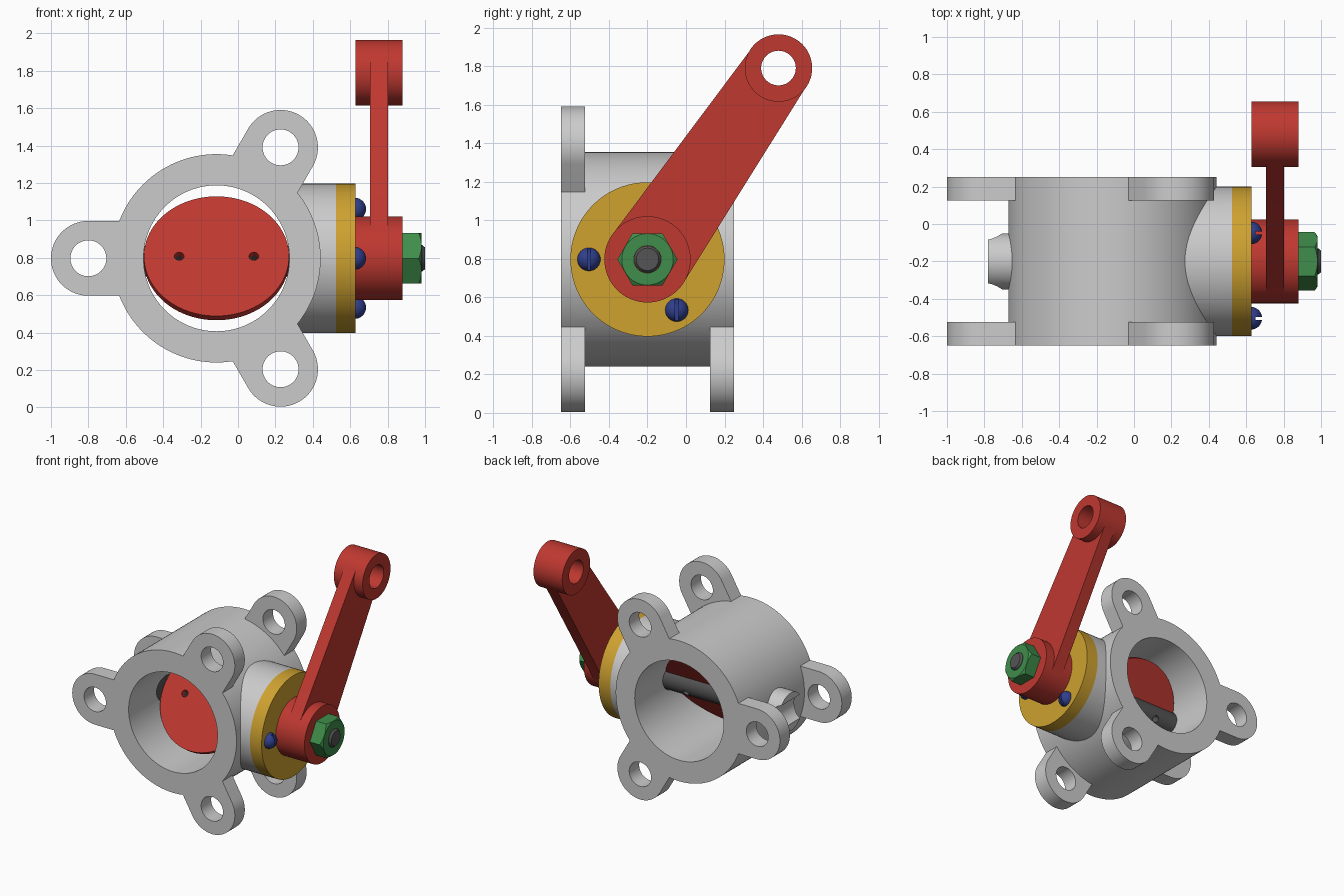
import bpy, bmesh
from math import sin, cos, pi, atan2, hypot, acos, radians
from mathutils import Matrix, Vector

if "Cube" in bpy.data.objects:
    bpy.data.objects.remove(bpy.data.objects["Cube"])

CX, CY, CZ = -0.115, -0.2, 0.797      # bore axis x, shaft axis y, common height
TILT = radians(34.5)                  # lever and throttle plate angle


def material(name, rgb):
    m = bpy.data.materials.new(name)
    m.diffuse_color = (*rgb, 1)
    m.use_nodes = True
    m.node_tree.nodes["Principled BSDF"].inputs["Base Color"].default_value = m.diffuse_color
    return m


RED = material("red", (0.52, 0.04, 0.03))
GOLD = material("gold", (0.62, 0.36, 0.03))
GREEN = material("green", (0.05, 0.27, 0.07))
BLUE = material("blue", (0.03, 0.05, 0.27))
DARK = material("dark steel", (0.09, 0.09, 0.09))


def finish(name, bm, mat):
    bmesh.ops.recalc_face_normals(bm, faces=bm.faces)
    me = bpy.data.meshes.new(name)
    bm.to_mesh(me)
    bm.free()
    ob = bpy.data.objects.new(name, me)
    bpy.context.collection.objects.link(ob)
    if mat:
        me.materials.append(mat)
    return ob


def prism(name, pts, axis, a, b, mat=None):
    """Extrude a 2D outline along x (points are y,z) or y (points are x,z)."""
    bm = bmesh.new()
    place = lambda p, d: (d, p[0], p[1]) if axis == 'x' else (p[0], d, p[1])
    r0 = [bm.verts.new(place(p, a)) for p in pts]
    r1 = [bm.verts.new(place(p, b)) for p in pts]
    n = len(pts)
    bm.faces.new(r0)
    bm.faces.new(r1)
    for i in range(n):
        j = (i + 1) % n
        bm.faces.new((r0[i], r0[j], r1[j], r1[i]))
    return finish(name, bm, mat)


def circle(c, r, n=64, start=0.0):
    return [(c[0] + r * cos(start + 2 * pi * i / n), c[1] + r * sin(start + 2 * pi * i / n)) for i in range(n)]


def lathe(name, profile, y, z, mat=None, n=48):
    """Closed solid of revolution about a line parallel to x; profile is (x, radius)."""
    bm = bmesh.new()
    rings = [[bm.verts.new((x, p, q)) for p, q in circle((y, z), r, n)] for x, r in profile]
    bm.faces.new(rings[0])
    bm.faces.new(rings[-1])
    for r0, r1 in zip(rings, rings[1:]):
        for i in range(n):
            j = (i + 1) % n
            bm.faces.new((r0[i], r0[j], r1[j], r1[i]))
    return finish(name, bm, mat)


def boolean(ob, op, *others):
    for o in others:
        m = ob.modifiers.new("bool", 'BOOLEAN')
        m.operation, m.solver, m.object = op, 'EXACT', o
        bpy.context.view_layer.objects.active = ob
        bpy.ops.object.modifier_apply(modifier=m.name)
        bpy.data.objects.remove(o)
    return ob


def tilt(ob):
    """Swing a part built at the origin about x and move it to the shaft centre."""
    ob.data.transform(Matrix.Translation((CX, CY, CZ)) @ Matrix.Rotation(-TILT, 4, 'X'))
    return ob


def capsule(c0, r0, c1, r1, n=32):
    """Outline of two circles joined by their common tangents."""
    dx, dz = c1[0] - c0[0], c1[1] - c0[1]
    a, t = atan2(dz, dx), acos((r0 - r1) / hypot(dx, dz))
    arc = lambda c, r, s, e: [(c[0] + r * cos(s + (e - s) * i / n), c[1] + r * sin(s + (e - s) * i / n))
                              for i in range(n + 1)]
    return arc(c1, r1, a - t, a + t) + arc(c0, r0, a + t, a + 2 * pi - t)


# Housing: barrel, side bosses and two sets of three bolt ears
body = prism("throttle_body", circle((CX, CZ), 0.557, 128), 'y', -0.65, 0.25)
boolean(body, 'UNION',
        lathe("boss", [(CX, 0.4), (0.525, 0.4)], CY, CZ, n=96),
        lathe("end_boss", [(-0.78, 0.15), (CX, 0.15)], CY, CZ))
ear_centres = []
for k in range(3):
    a = pi / 3 + k * 2 * pi / 3
    ux, uz = cos(a), sin(a)
    c = (CX + 0.685 * ux, CZ + 0.685 * uz)
    ear_centres.append(c)
    outline = [(c[0] + 0.2 * cos(a - pi / 2 + pi * i / 32), c[1] + 0.2 * sin(a - pi / 2 + pi * i / 32))
               for i in range(33)]
    for s in (-1, 1):
        base = 0.42
        p = (CX + base * ux + s * 0.2 * -uz * 1, CZ + base * uz + s * 0.2 * ux)
        outline.insert(0 if s < 0 else len(outline), p)
    for y0, y1 in ((-0.65, -0.525), (0.125, 0.25)):
        boolean(body, 'UNION', prism("ear", outline, 'y', y0, y1))

# Main bore, bolt holes and shaft bore
boolean(body, 'DIFFERENCE',
        prism("bore", circle((CX, CZ), 0.39, 128), 'y', -1, 1),
        *[prism("hole", circle(c, 0.096, 48), 'y', -1, 1) for c in ear_centres],
        lathe("shaft_bore", [(-0.7, 0.1), (0.6, 0.1)], CY, CZ))

# Cover plate on the large boss
plate = prism("cover_plate", circle((CY, CZ), 0.4, 96), 'x', 0.525, 0.627, GOLD)
boolean(plate, 'DIFFERENCE', lathe("hole", [(0.4, 0.098), (0.8, 0.098)], CY, CZ))

# Slotted dome screws
screws = []
for k in range(3):
    a = pi / 3 + k * 2 * pi / 3
    y, z = CY + 0.304 * cos(a), CZ + 0.304 * sin(a)
    dome = [(0.6, 0.06)] + [(0.627 + 0.058 * sin(t), 0.06 * cos(t)) for t in [i * pi / 17 for i in range(9)]]
    s = lathe(f"cover_screw_{k + 1}", dome, y, z, BLUE, 32)
    slot = [(y - 0.008, z - 0.1), (y + 0.008, z - 0.1), (y + 0.008, z + 0.1), (y - 0.008, z + 0.1)]
    boolean(s, 'DIFFERENCE', prism("slot", slot, 'x', 0.65, 0.75))
    screws.append(s)

# Throttle plate and shaft, with a flat on the shaft and two screw holes through both
pin_holes = lambda: [tilt(prism("pin", circle((x, 0), 0.026, 24), 'y', -0.3, 0.3)) for x in (-0.2, 0.2)]
disc = tilt(prism("throttle_plate", circle((0, 0), 0.388, 128), 'y', -0.02, 0.02, RED))
boolean(disc, 'DIFFERENCE', *pin_holes())
shaft = lathe("shaft", [(-0.69, 0.097), (0.7, 0.097), (0.7, 0.07), (0.985, 0.07), (1.0, 0.058)], CY, CZ, DARK)
flat = tilt(prism("flat", [(-0.41, -0.2), (0.41, -0.2), (0.41, 0.2), (-0.41, 0.2)], 'y', -0.3, 0.021))
boolean(shaft, 'DIFFERENCE', flat, *pin_holes())

# Lever: tapered web with a hub at each end
hub, tip = (CY, CZ), (0.48, 1.79)
lever = prism("lever", capsule(hub, 0.223, tip, 0.173), 'x', 0.705, 0.803, RED)
boolean(lever, 'UNION',
        prism("hub", circle(hub, 0.224), 'x', 0.628, 0.88),
        prism("tip", circle(tip, 0.175), 'x', 0.628, 0.88))
boolean(lever, 'DIFFERENCE',
        prism("tip_hole", circle(tip, 0.09, 48), 'x', 0.4, 1),
        lathe("hub_hole", [(0.5, 0.098), (0.703, 0.098), (0.703, 0.07), (0.95, 0.07)], *hub))

# Chamfered hex nut
nut = prism("lever_nut", circle(hub, 0.156, 6), 'x', 0.88, 0.982, GREEN)
boolean(nut, 'INTERSECT', lathe("chamfer", [(0.8, 0.2), (0.935, 0.2), (0.995, 0.115)], *hub, n=64))
boolean(nut, 'DIFFERENCE', lathe("nut_hole", [(0.8, 0.071), (1.1, 0.071)], *hub))

# Smooth the round surfaces, keep machined edges crisp
for ob in (body, plate, *screws, disc, shaft, lever, nut):
    bpy.ops.object.select_all(action='DESELECT')
    ob.select_set(True)
    bpy.context.view_layer.objects.active = ob
    bpy.ops.object.shade_smooth_by_angle(angle=radians(25))
